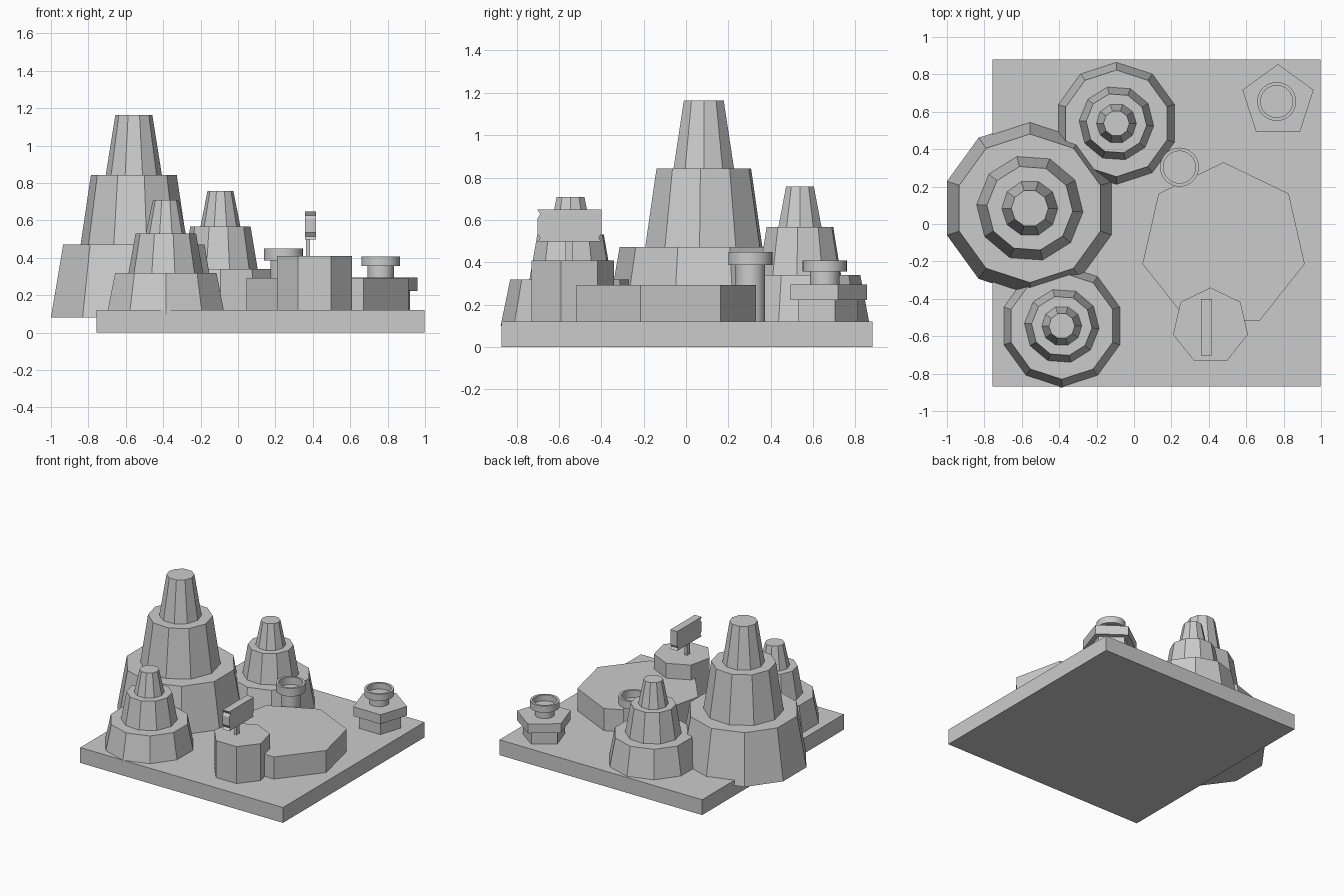
import bpy, bmesh
from math import sin, cos, radians, pi

if "Cube" in bpy.data.objects:
    bpy.data.objects.remove(bpy.data.objects["Cube"], do_unlink=True)

GREY = (0.6, 0.6, 0.6, 1)
grey = bpy.data.materials.new("plain_grey")
grey.use_nodes = True
grey.diffuse_color = GREY
grey.node_tree.nodes["Principled BSDF"].inputs["Base Color"].default_value = GREY


def finish(name, bm, smooth=False):
    bmesh.ops.recalc_face_normals(bm, faces=bm.faces)
    mesh = bpy.data.meshes.new(name)
    bm.to_mesh(mesh)
    bm.free()
    mesh.materials.append(grey)
    obj = bpy.data.objects.new(name, mesh)
    bpy.context.collection.objects.link(obj)
    if smooth:
        bpy.ops.object.select_all(action='DESELECT')
        obj.select_set(True)
        bpy.context.view_layer.objects.active = obj
        bpy.ops.object.shade_smooth_by_angle(angle=radians(30))
    return obj


def add_lathe(bm, centre, profile, sides, phase):
    """Stack of regular polygon rings (radius, height), capped at both ends."""
    rings = []
    for r, z in profile:
        angles = [radians(phase) + 2 * pi * i / sides for i in range(sides)]
        rings.append([bm.verts.new((centre[0] + r * cos(a), centre[1] + r * sin(a), z))
                      for a in angles])
    for low, high in zip(rings, rings[1:]):
        for i in range(sides):
            j = (i + 1) % sides
            bm.faces.new((low[i], low[j], high[j], high[i]))
    bm.faces.new(rings[0][::-1])
    bm.faces.new(rings[-1])


def lathe(name, centre, profile, sides, phase=90, smooth=False):
    bm = bmesh.new()
    add_lathe(bm, centre, profile, sides, phase)
    return finish(name, bm, smooth)


def box(name, low, high):
    bm = bmesh.new()
    bmesh.ops.create_cube(bm, size=1)
    for v in bm.verts:
        v.co = [(a + b) / 2 + c * (b - a) for a, b, c in zip(low, high, v.co)]
    return finish(name, bm)


def tree(name, centre, heights, radii):
    """Three tapered ten-sided tiers, each turned differently."""
    bm = bmesh.new()
    for i, phase in enumerate((18, 32, 0)):
        bottom, top = radii[i]
        add_lathe(bm, centre, [(bottom, heights[i]), (top, heights[i + 1])], 10, phase)
    return finish(name, bm)


def cup(name, centre, bottom, rim_bottom, top):
    """Round neck carrying a wider hollow rim."""
    neck, rim, hole = 0.07, 0.104, 0.086
    profile = [(neck, bottom), (neck, rim_bottom), (rim, rim_bottom), (rim, top),
               (hole, top), (hole, rim_bottom + 0.005)]
    return lathe(name, centre, profile, 32, 0, True)


# Ground slab
GROUND = 0.12
box("ground_slab", (-0.756, -0.87, 0), (0.998, 0.88, GROUND))

# Trees
small_radii = [(0.33, 0.285), (0.2, 0.162), (0.107, 0.069)]
tree("large_tree", (-0.557, 0.084), (0.08, 0.472, 0.843, 1.163),
     [(0.466, 0.397), (0.285, 0.23), (0.15, 0.099)])
tree("back_tree", (-0.094, 0.538), (0.1, 0.339, 0.566, 0.758), small_radii)
tree("front_tree", (-0.386, -0.545), (0.1, 0.318, 0.53, 0.708), small_radii)

# Buildings
lathe("wide_building", (0.479, -0.115), [(0.445, GROUND), (0.445, 0.293)], 7)
lathe("tall_building", (0.409, -0.545), [(0.205, GROUND), (0.205, 0.409)], 7)
hut = (0.77, 0.655)
lathe("hut_base", hut, [(0.157, GROUND), (0.157, 0.222)], 5)
lathe("hut_roof", hut, [(0.2, 0.222), (0.2, 0.295)], 5)

# Round tanks
cup("hut_tank", (0.763, 0.655), 0.29, 0.356, 0.408)
cup("standing_tank", (0.243, 0.304), GROUND, 0.386, 0.449)

# Roof sign with notched ends, on a post
box("sign_post", (0.364, -0.57, 0.4), (0.386, -0.533, 0.51))
outline = [(-0.4, 0.648), (-0.702, 0.648), (-0.688, 0.627), (-0.702, 0.606),
           (-0.702, 0.535), (-0.688, 0.515), (-0.702, 0.497),
           (-0.4, 0.497), (-0.412, 0.515), (-0.4, 0.535)]
bm = bmesh.new()
panel = bm.faces.new([bm.verts.new((0.357, y, z)) for y, z in outline])
grown = bmesh.ops.extrude_face_region(bm, geom=[panel], use_keep_orig=True)
bmesh.ops.translate(bm, vec=(0.059, 0, 0),
                    verts=[g for g in grown["geom"] if isinstance(g, bmesh.types.BMVert)])
finish("sign_panel", bm)
